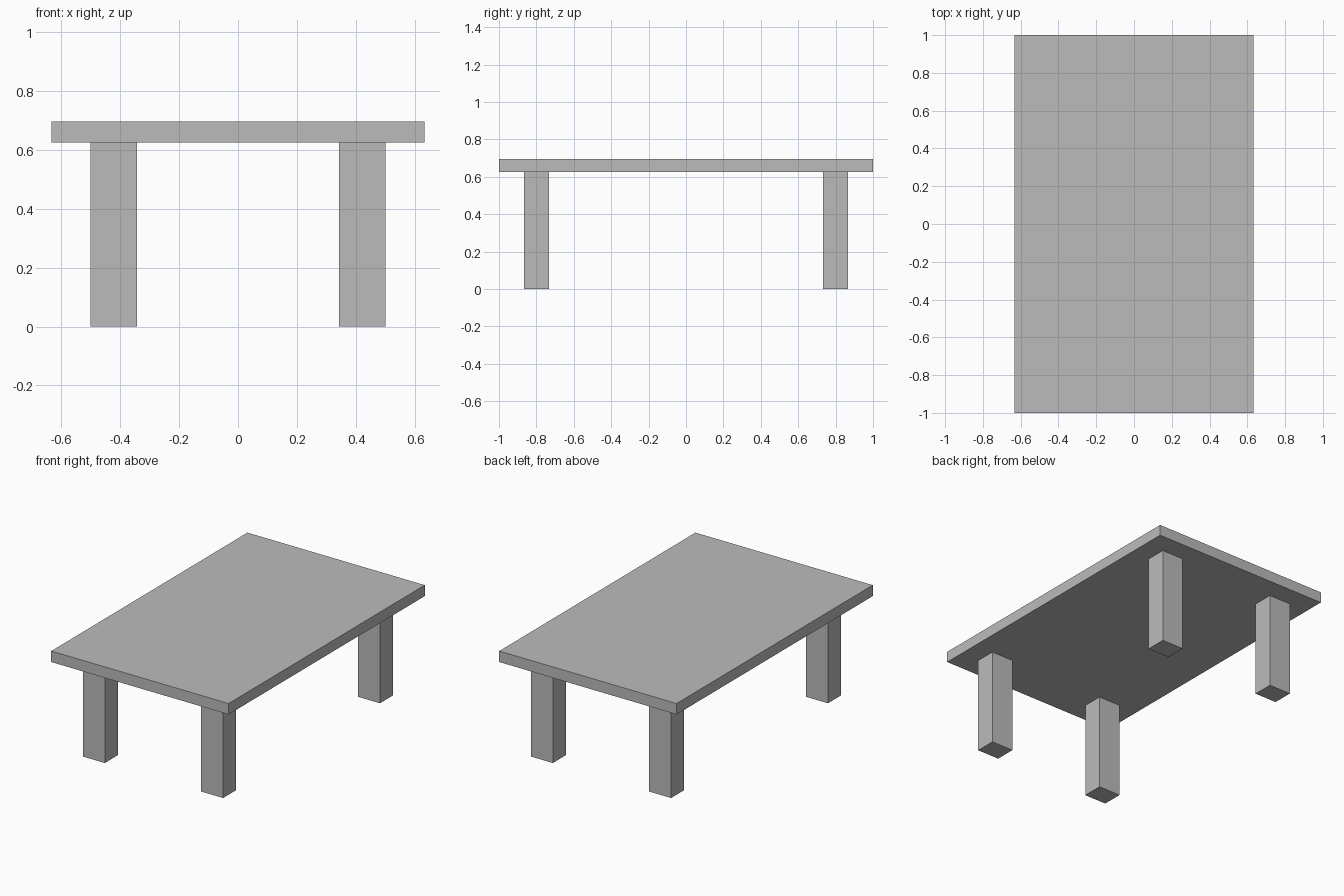
import bpy

cube = bpy.data.objects.get("Cube")
if cube:
    bpy.data.objects.remove(cube, do_unlink=True)

# Single grey finish
grey = bpy.data.materials.new("plain_grey")
grey.use_nodes = True
colour = (0.5, 0.5, 0.5, 1)
grey.diffuse_color = colour
grey.node_tree.nodes["Principled BSDF"].inputs["Base Color"].default_value = colour


def box(name, centre, size):
    bpy.ops.mesh.primitive_cube_add(size=1, location=centre)
    ob = bpy.context.object
    ob.name = name
    ob.scale = size
    bpy.ops.object.transform_apply(location=False, rotation=False, scale=True)
    ob.data.materials.append(grey)
    return ob


LEG_HEIGHT, TOP_HEIGHT = 0.625, 0.696

# Table top
box("table_top", (0, 0, (LEG_HEIGHT + TOP_HEIGHT) / 2),
    (1.266, 2, TOP_HEIGHT - LEG_HEIGHT))

# Four legs, set in from the corners
for side, sx in (("left", 1), ("right", -1)):
    for end, sy in (("front", -1), ("back", 1)):
        box(f"{end}_{side}_leg", (sx * 0.422, sy * 0.8, LEG_HEIGHT / 2),
            (0.157, 0.134, LEG_HEIGHT))
